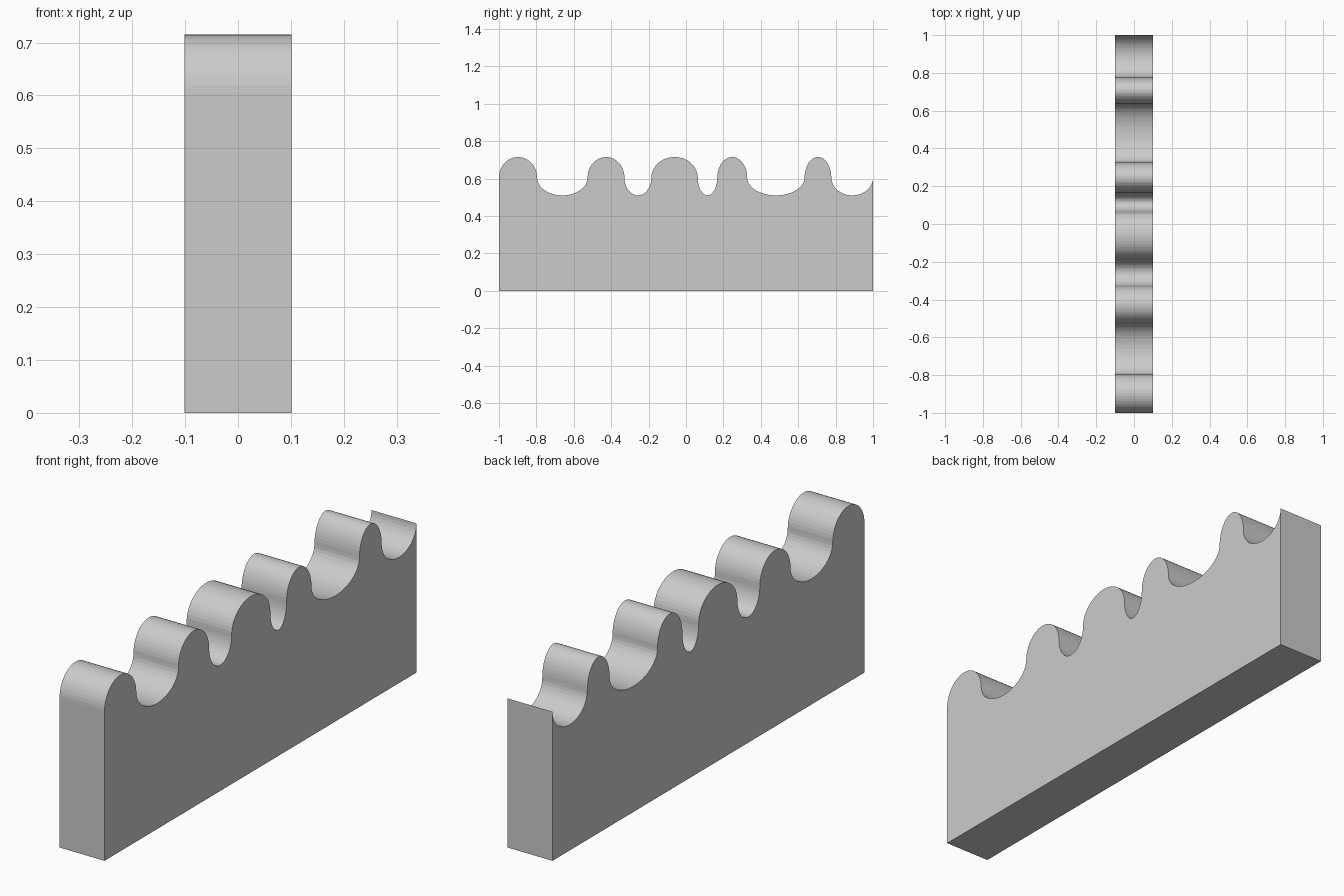
import bpy, bmesh
from math import sin, cos, pi

if "Cube" in bpy.data.objects:
    bpy.data.objects.remove(bpy.data.objects["Cube"])

MID, CREST, TROUGH = 0.605, 0.715, 0.51
HALF_WIDTH, STEPS = 0.101, 24
# Where the wavy edge crosses its middle height, alternating bump and dip
cross = [-1, -0.796, -0.526, -0.329, -0.185, 0.063, 0.167, 0.327, 0.634, 0.777, 1]

# Side profile: flat base with half-ellipse bumps and dips along the top
profile = [(1, 0), (-1, 0), (-1, MID)]
for i, (a, b) in enumerate(zip(cross, cross[1:])):
    rise = (CREST if i % 2 == 0 else TROUGH) - MID
    for k in range(1, STEPS + 1):
        t = pi * k / STEPS
        profile.append(((a + b) / 2 - (b - a) / 2 * cos(t), MID + rise * sin(t)))

# Extrude the profile across x
bm = bmesh.new()
face = bm.faces.new([bm.verts.new((-HALF_WIDTH, y, z)) for y, z in profile])
res = bmesh.ops.extrude_face_region(bm, geom=[face])
moved = [v for v in res["geom"] if isinstance(v, bmesh.types.BMVert)]
bmesh.ops.translate(bm, verts=moved, vec=(2 * HALF_WIDTH, 0, 0))
bmesh.ops.recalc_face_normals(bm, faces=bm.faces)
mesh = bpy.data.meshes.new("wavy_wall")
bm.to_mesh(mesh)
bm.free()
wall = bpy.data.objects.new("wavy_wall", mesh)
bpy.context.collection.objects.link(wall)
